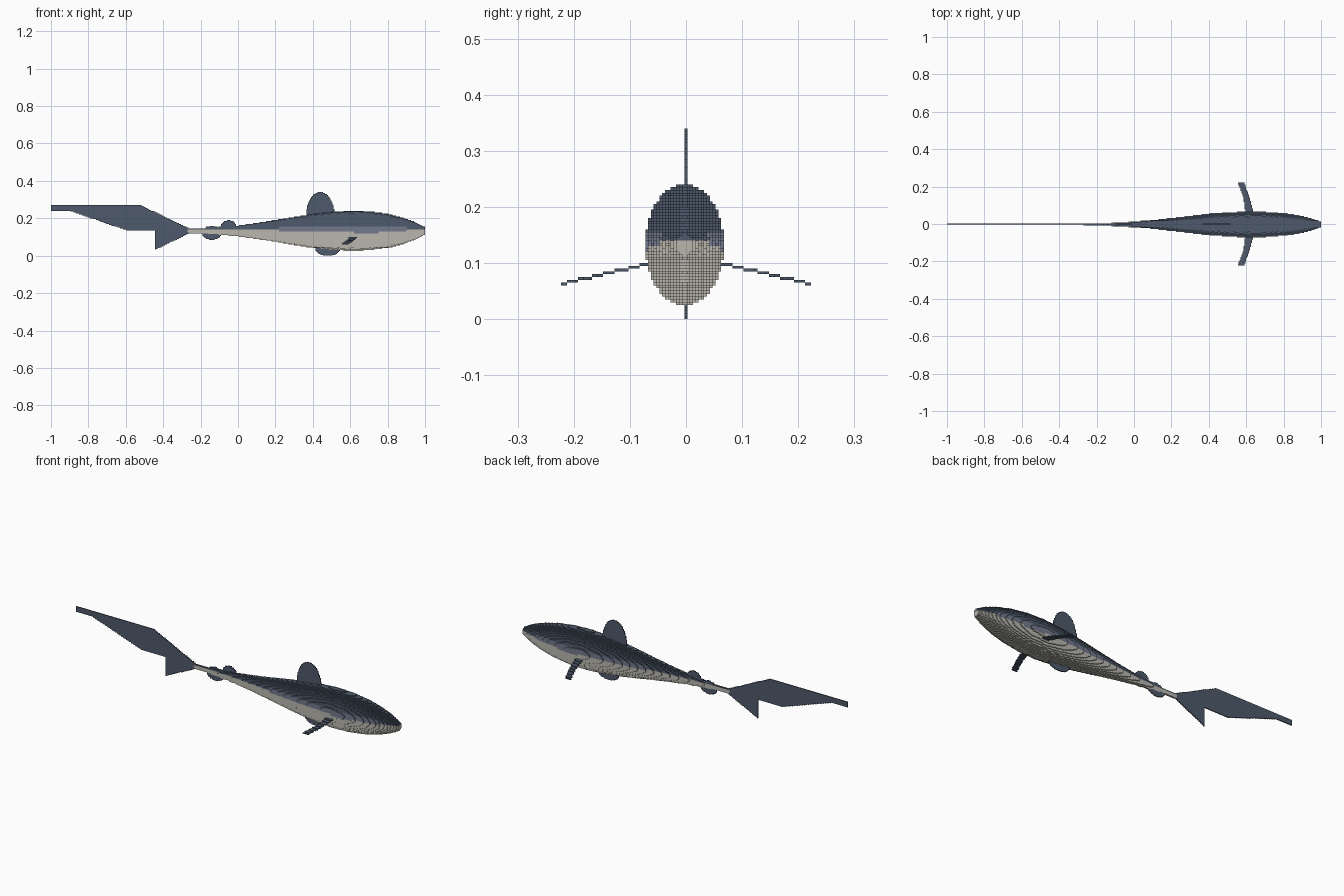
import bpy
import math

if "Cube" in bpy.data.objects:
    bpy.data.objects.remove(bpy.data.objects["Cube"], do_unlink=True)

V = 0.005          # edge length of one small block
AXIS_Z = 0.1325    # height of the body's long axis


def make_material(name, rgb):
    mat = bpy.data.materials.new(name)
    mat.use_nodes = True
    mat.diffuse_color = (*rgb, 1)
    mat.node_tree.nodes["Principled BSDF"].inputs["Base Color"].default_value = (*rgb, 1)
    return mat


SLATE = make_material("slate_blue", (0.076, 0.102, 0.147))
BAND = make_material("grey_blue", (0.171, 0.191, 0.262))
BELLY = make_material("pale_belly", (0.479, 0.468, 0.423))

# Each block side: neighbour direction and its four corners
SIDES = []
for axis in range(3):
    for sign in (0, 1):
        step = [0, 0, 0]
        step[axis] = 1 if sign else -1
        quad = []
        for a, b in ((0, 0), (1, 0), (1, 1), (0, 1)):
            corner = [0, 0, 0]
            corner[axis] = sign
            corner[(axis + 1) % 3], corner[(axis + 2) % 3] = a, b
            quad.append(tuple(corner))
        SIDES.append((tuple(step), quad if sign else quad[::-1]))


def cell_centre(i, j, k):
    return (i + 0.5) * V, j * V, (k + 0.5) * V


def block_object(name, cells, materials, rule=None):
    """Skin a set of grid cells with only the exposed block sides."""
    index, faces, colours = {}, [], []
    for i, j, k in sorted(cells):
        colour = rule(*cell_centre(i, j, k)) if rule else 0
        for (di, dj, dk), quad in SIDES:
            if (i + di, j + dj, k + dk) in cells:
                continue
            faces.append([index.setdefault((i + a, j + b, k + c), len(index))
                          for a, b, c in quad])
            colours.append(colour)
    mesh = bpy.data.meshes.new(name)
    mesh.from_pydata([(a * V, (b - 0.5) * V, c * V) for a, b, c in index], [], faces)
    for mat in materials:
        mesh.materials.append(mat)
    mesh.polygons.foreach_set("material_index", colours)
    obj = bpy.data.objects.new(name, mesh)
    bpy.context.collection.objects.link(obj)
    return obj


def lerp_profile(points, x):
    for (x0, *a), (x1, *b) in zip(points, points[1:]):
        if x0 <= x <= x1:
            t = (x - x0) / (x1 - x0)
            return [p + (q - p) * t for p, q in zip(a, b)]
    return [0] * (len(points[0]) - 1)


def inside(poly, u, v):
    hit = False
    for (u0, v0), (u1, v1) in zip(poly, poly[1:] + poly[:1]):
        if (v0 > v) != (v1 > v) and u < u0 + (v - v0) * (u1 - u0) / (v1 - v0):
            hit = not hit
    return hit


# Body: elliptical sections given as x, half width, half height
PROFILE = [(-0.27, 0.004, 0.012), (-0.15, 0.006, 0.017), (0.0, 0.014, 0.030),
           (0.1, 0.024, 0.043), (0.2, 0.035, 0.058), (0.3, 0.046, 0.075),
           (0.4, 0.057, 0.090), (0.5, 0.065, 0.101), (0.6, 0.070, 0.1075),
           (0.7, 0.068, 0.104), (0.8, 0.060, 0.091), (0.88, 0.049, 0.071),
           (0.94, 0.035, 0.050), (0.98, 0.022, 0.031), (1.0, 0.014, 0.019)]
body = set()
for i in range(-54, 200):
    w, h = lerp_profile(PROFILE, (i + 0.5) * V)
    for j in range(-16, 16):
        for k in range(0, 52):
            x, y, z = cell_centre(i, j, k)
            if ((y + V / 2) / w) ** 2 + ((z - AXIS_Z) / h) ** 2 <= 1:
                body.add((i, j, k))


def body_colour(x, y, z):
    # Dark back, grey-blue flank band, pale belly
    if 0.22 < x < 0.9:
        low = 0.118 if 0.62 < x < 0.75 else 0.128
        return 0 if z > 0.155 else 1 if z > low else 2
    return 0 if z > 0.142 else 2


block_object("body", body, [SLATE, BAND, BELLY], body_colour)

# Tail fin: flat upright outline in x and z
TAIL = [(-1.0, 0.27), (-0.52, 0.27), (-0.26, 0.145), (-0.26, 0.12), (-0.445, 0.03),
        (-0.445, 0.137), (-0.60, 0.137), (-0.9, 0.24), (-1.0, 0.24)]
block_object("tail_fin", {(i, 0, k) for i in range(-200, -50) for k in range(0, 56)
                          if inside(TAIL, (i + 0.5) * V, (k + 0.5) * V)}, [SLATE])

# Rounded upright fins: name, centre x, centre z, half length, half height
for name, cx, cz, rx, rz in (("dorsal_fin", 0.44, 0.22, 0.075, 0.12),
                             ("rear_dorsal_fin", -0.05, 0.153, 0.041, 0.036),
                             ("anal_fin", -0.14, 0.122, 0.052, 0.036),
                             ("pelvic_fin", 0.48, 0.04, 0.067, 0.04)):
    fin = set()
    for i in range(-60, 120):
        for k in range(0, 70):
            x, _, z = cell_centre(i, 0, k)
            if ((x - cx) / rx) ** 2 + ((z - cz) / rz) ** 2 <= 1:
                fin.add((i, 0, k))
    block_object(name, fin, [SLATE])

# Pectoral fins: swept outline in x and y, drooping outwards in steps
PECTORAL = [(0.556, 0.223), (0.588, 0.223), (0.615, 0.15), (0.64, 0.055),
            (0.595, 0.055), (0.585, 0.14)]
for name, side in (("near_pectoral_fin", -1), ("far_pectoral_fin", 1)):
    fin = set()
    for i in range(105, 135):
        for j in range(10, 46):
            if inside(PECTORAL, (i + 0.5) * V, j * V):
                z = 0.098 - 0.233 * (j * V - 0.07)
                fin.add((i, side * j, math.floor(z / V)))
    block_object(name, fin, [SLATE])
